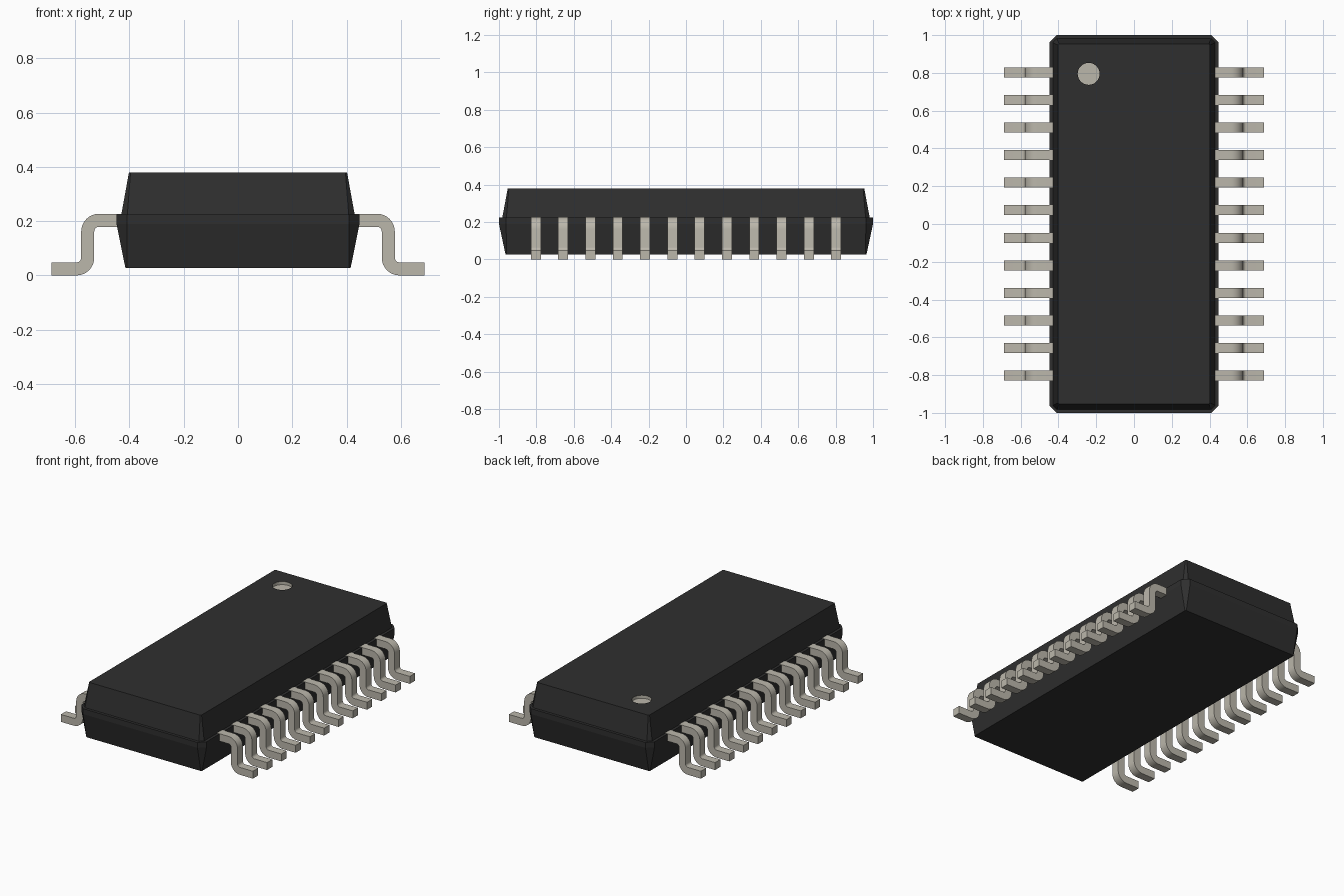
import bpy, bmesh, math
from math import sin, cos, pi

cube = bpy.data.objects.get("Cube")
if cube:
    bpy.data.objects.remove(cube, do_unlink=True)


def material(name, rgb):
    m = bpy.data.materials.new(name)
    m.use_nodes = True
    m.diffuse_color = (*rgb, 1)
    m.node_tree.nodes["Principled BSDF"].inputs["Base Color"].default_value = (*rgb, 1)
    return m


BLACK = material("black plastic", (0.028, 0.028, 0.028))
METAL = material("pale metal", (0.50, 0.475, 0.41))


def to_object(name, bm, *mats):
    bmesh.ops.recalc_face_normals(bm, faces=bm.faces)
    me = bpy.data.meshes.new(name)
    bm.to_mesh(me)
    bm.free()
    for m in mats:
        me.materials.append(m)
    ob = bpy.data.objects.new(name, me)
    bpy.context.collection.objects.link(ob)
    return ob


def select_only(ob):
    bpy.ops.object.select_all(action='DESELECT')
    ob.select_set(True)
    bpy.context.view_layer.objects.active = ob


# Package body: stacked rectangles with chamfered corners (z, half x, half y, chamfer)
LEVELS = [(0.027, 0.415, 0.965, 0.006), (0.190, 0.448, 1.0, 0.038),
          (0.225, 0.448, 1.0, 0.038), (0.225, 0.430, 0.982, 0.022),
          (0.380, 0.402, 0.953, 0.006)]
bm = bmesh.new()
rings = []
for z, hx, hy, c in LEVELS:
    pts = [(hx, hy - c), (hx - c, hy), (c - hx, hy), (-hx, hy - c),
           (-hx, c - hy), (c - hx, -hy), (hx - c, -hy), (hx, c - hy)]
    rings.append([bm.verts.new((x, y, z)) for x, y in pts])
for a, b in zip(rings, rings[1:]):
    for i in range(8):
        j = (i + 1) % 8
        bm.faces.new((a[i], a[j], b[j], b[i]))
bm.faces.new(rings[0])
bm.faces.new(rings[-1])
body = to_object("package_body", bm, BLACK, METAL)

# Round first-pin recess cut into the top
DOT_X, DOT_Y, DOT_R, DOT_Z = -0.24, 0.795, 0.058, 0.36
bm = bmesh.new()
bmesh.ops.create_cone(bm, cap_ends=True, segments=48, radius1=DOT_R, radius2=DOT_R, depth=0.1)
bmesh.ops.translate(bm, verts=bm.verts, vec=(DOT_X, DOT_Y, DOT_Z + 0.05))
cutter = to_object("recess_cutter", bm, BLACK, METAL)
cutter.hide_render = True
select_only(body)
cut = body.modifiers.new("recess", 'BOOLEAN')
cut.operation = 'DIFFERENCE'
cut.solver = 'EXACT'
cut.object = cutter
bpy.ops.object.modifier_apply(modifier=cut.name)
bpy.data.objects.remove(cutter, do_unlink=True)
for p in body.data.polygons:
    near = math.hypot(p.center.x - DOT_X, p.center.y - DOT_Y) < DOT_R + 0.005
    p.material_index = 1 if near and p.center.z < 0.378 else 0


def arc(cx, cz, r, a0, a1, n=8):
    steps = [math.radians(a0 + (a1 - a0) * i / n) for i in range(n + 1)]
    return [(cx + r * cos(a), cz + r * sin(a)) for a in steps]


# Gull-wing pin outline in the x-z plane
UP, LOW = (0.513, 0.162), (0.595, 0.065)
profile = ([(0.41, 0.227)] + arc(*UP, 0.065, 90, 0) + arc(*LOW, 0.017, 180, 270)
           + [(0.687, 0.048), (0.687, 0.0)] + arc(*LOW, 0.065, 270, 180)
           + arc(*UP, 0.017, 0, 90) + [(0.41, 0.179)])

# Twelve pins along each long side
COUNT, PITCH, WIDTH = 12, 0.146, 0.053
for side, label in ((1, "left"), (-1, "right")):
    for k in range(COUNT):
        y = (k - (COUNT - 1) / 2) * PITCH
        bm = bmesh.new()
        f = bm.faces.new([bm.verts.new((side * x, y - WIDTH / 2, z)) for x, z in profile])
        ext = bmesh.ops.extrude_face_region(bm, geom=[f])
        moved = [v for v in ext["geom"] if isinstance(v, bmesh.types.BMVert)]
        bmesh.ops.translate(bm, verts=moved, vec=(0, WIDTH, 0))
        pin = to_object(f"{label}_pin_{k + 1}", bm, METAL)
        select_only(pin)
        bpy.ops.object.shade_smooth_by_angle(angle=math.radians(30))
